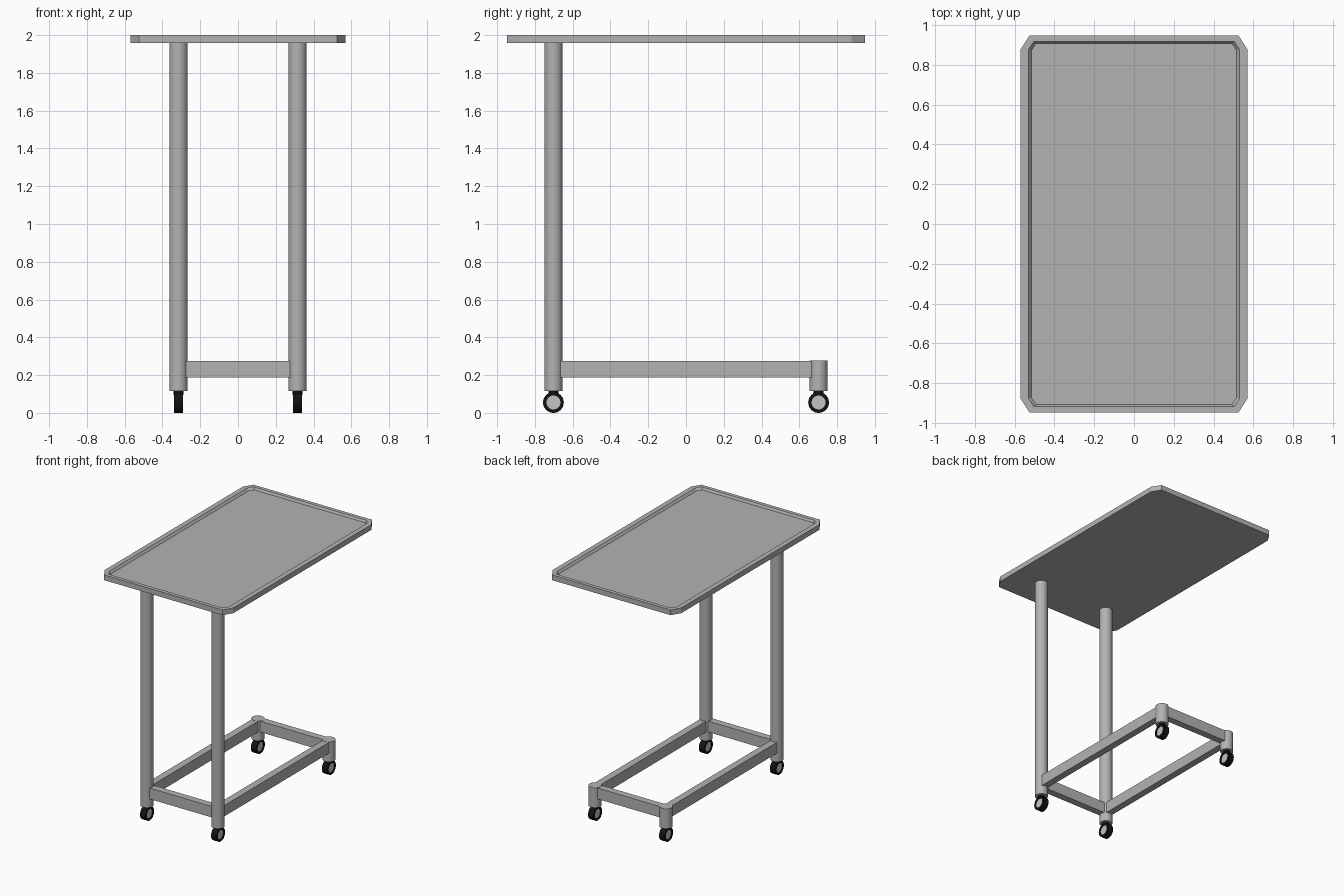
import bpy, bmesh, math
from mathutils import Matrix

if "Cube" in bpy.data.objects:
    bpy.data.objects.remove(bpy.data.objects["Cube"])


def material(name, c):
    m = bpy.data.materials.new(name)
    m.diffuse_color = (c, c, c, 1)
    m.use_nodes = True
    m.node_tree.nodes["Principled BSDF"].inputs["Base Color"].default_value = m.diffuse_color
    return m


GREY = material("metal grey", 0.45)
HUB = material("hub light grey", 0.55)
BLACK = material("rubber black", 0.006)


def finish(name, bm, mat, smooth=False):
    bmesh.ops.recalc_face_normals(bm, faces=bm.faces)
    me = bpy.data.meshes.new(name)
    bm.to_mesh(me)
    bm.free()
    me.materials.append(mat)
    ob = bpy.data.objects.new(name, me)
    bpy.context.collection.objects.link(ob)
    if smooth:
        bpy.ops.object.select_all(action='DESELECT')
        ob.select_set(True)
        bpy.context.view_layer.objects.active = ob
        bpy.ops.object.shade_smooth_by_angle(angle=math.radians(35))
    return ob


def lathe(name, profile, origin, mat, axis='Z', n=32, closed=False):
    """Spin a (radius, height) profile round the Z or X axis."""
    bm = bmesh.new()
    rings = [[bm.verts.new((r * math.cos(2 * math.pi * i / n),
                            r * math.sin(2 * math.pi * i / n), h)) for i in range(n)]
             for r, h in profile]
    pairs = list(zip(rings, rings[1:]))
    if closed:
        pairs.append((rings[-1], rings[0]))
    else:
        bm.faces.new(rings[0])
        bm.faces.new(rings[-1])
    for a, b in pairs:
        for i in range(n):
            j = (i + 1) % n
            bm.faces.new((a[i], a[j], b[j], b[i]))
    if axis == 'X':
        bm.transform(Matrix.Rotation(math.pi / 2, 4, 'Y'))
    bm.transform(Matrix.Translation(origin))
    return finish(name, bm, mat, True)


def box(name, lo, hi, mat):
    bm = bmesh.new()
    bmesh.ops.create_cube(bm, size=1)
    for v in bm.verts:
        for k in range(3):
            v.co[k] = lo[k] if v.co[k] < 0 else hi[k]
    return finish(name, bm, mat)


# Tray top: chamfered rectangles stacked as underside, rim and recess
def tray():
    bm = bmesh.new()
    # half width, half length, corner cut x, corner cut y, height
    levels = [(0.57, 0.947, 0.045, 0.07, 1.958), (0.57, 0.947, 0.045, 0.07, 2.0),
              (0.53, 0.917, 0.027, 0.04, 2.0), (0.516, 0.908, 0.025, 0.036, 1.982)]
    rings = []
    for x, y, cx, cy, z in levels:
        pts = [(x, y - cy), (x - cx, y), (cx - x, y), (-x, y - cy),
               (-x, cy - y), (cx - x, -y), (x - cx, -y), (x, cy - y)]
        rings.append([bm.verts.new((px, py, z)) for px, py in pts])
    bm.faces.new(rings[0])
    bm.faces.new(rings[-1])
    for a, b in zip(rings, rings[1:]):
        for i in range(8):
            j = (i + 1) % 8
            bm.faces.new((a[i], a[j], b[j], b[i]))
    finish("tray_top", bm, GREY)


tray()

PX, PY, R, T = 0.315, 0.702, 0.048, 0.028

# Posts, short legs and casters
for sx, side in ((-1, "left"), (1, "right")):
    for sy, end in ((-1, "front"), (1, "back")):
        x, y = sx * PX, sy * PY
        top = 1.96 if sy < 0 else 0.277
        part = "post" if sy < 0 else "short_leg"
        lathe(f"{end}_{side}_{part}", [(R, 0.117), (R, top)], (x, y, 0), GREY)
        lathe(f"{end}_{side}_caster_stem", [(0.026, 0.095), (0.026, 0.118)], (x, y, 0), BLACK)
        lathe(f"{end}_{side}_tyre",
              [(0.037, -0.024), (0.055, -0.024), (0.055, 0.024), (0.037, 0.024)],
              (x, y, 0.055), BLACK, 'X', closed=True)
        lathe(f"{end}_{side}_hub", [(0.0375, -0.02), (0.0375, 0.02)],
              (x, y, 0.055), HUB, 'X')

# Base frame rails
Z0, Z1 = 0.187, 0.275
for s, name in ((-1, "left"), (1, "right")):
    box(name + "_rail", (s * PX - T, -PY, Z0), (s * PX + T, PY, Z1), GREY)
for s, name in ((-1, "front"), (1, "back")):
    box(name + "_rail", (-PX, s * PY - T, Z0), (PX, s * PY + T, Z1), GREY)
